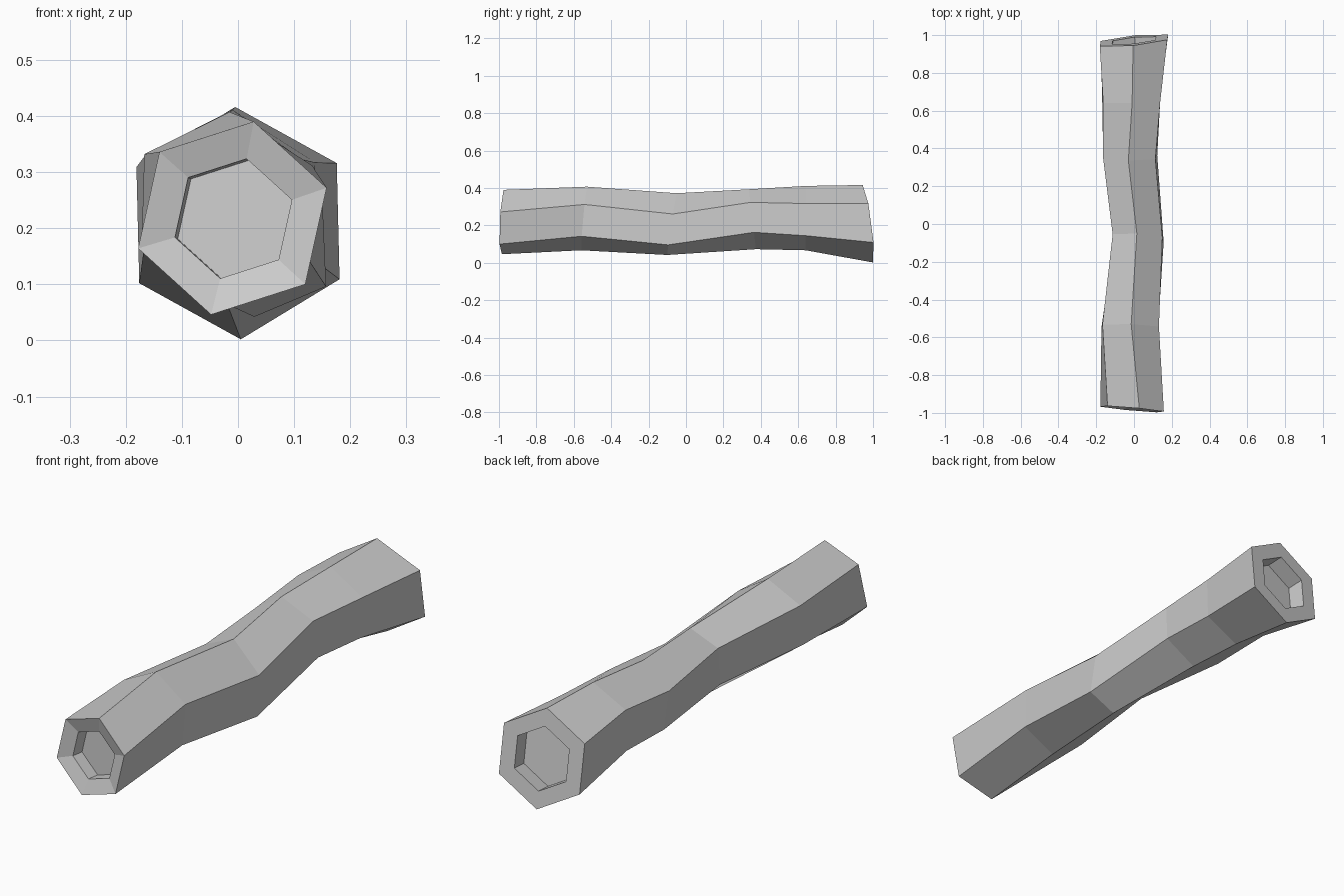
import bpy
import bmesh
from mathutils import Vector

cube = bpy.data.objects.get("Cube")
if cube:
    bpy.data.objects.remove(cube, do_unlink=True)

# Plain grey material
grey = bpy.data.materials.new("plain_grey")
grey.use_nodes = True
colour = (0.6, 0.6, 0.6, 1)
grey.diffuse_color = colour
grey.node_tree.nodes["Principled BSDF"].inputs["Base Color"].default_value = colour

# Sections along the log: centre, offset of the top corner,
# offset of the lower right corner, tilt of the section in x and z
SECTIONS = [
    ((-.01, -.98, .218), (.038, .172), (.13, -.118), (-.09, .045)),
    ((-.02, -.545, .237), (.005, .17), (.147, -.095), (-.03, .09)),
    ((.022, -.075, .207), (-.007, .165), (.135, -.111), (-.03, .15)),
    ((-.02, .355, .233), (-.01, .16), (.143, -.07), (0, -.12)),
    ((-.015, .64, .239), (.005, .172), (.148, -.094), (0, 0)),
    ((0, .972, .209), (-.005, .207), (.181, -.1), (.097, -.13)),
]


def section_ring(bm, section, scale=1.0, depth=0.0):
    """Six-sided ring, scaled about its centre and moved along its own axis."""
    centre, top, low, tilt = section
    top, low = Vector(top), Vector(low)
    half = [low, low + top, top]
    axis = Vector((-tilt[0], 1, -tilt[1])).normalized()
    ring = []
    for corner in half + [-p for p in half]:
        x, z = corner * scale
        offset = Vector((x, tilt[0] * x + tilt[1] * z, z))
        ring.append(bm.verts.new(Vector(centre) + offset + axis * depth))
    return ring


def bridge(bm, a, b):
    for i in range(len(a)):
        j = (i + 1) % len(a)
        bm.faces.new((a[i], a[j], b[j], b[i]))


bm = bmesh.new()
first, last = SECTIONS[0], SECTIONS[-1]

# Front recess: floor, wall and sloping rim
rings = [section_ring(bm, first, .62, .075), section_ring(bm, first, .62, .02)]
# Bent body
rings += [section_ring(bm, s) for s in SECTIONS]
# Back recess: flat rim, wall and floor
rings += [section_ring(bm, last, .64), section_ring(bm, last, .64, -.075)]

for a, b in zip(rings, rings[1:]):
    bridge(bm, a, b)
bm.faces.new(rings[0])
bm.faces.new(rings[-1])
bmesh.ops.recalc_face_normals(bm, faces=bm.faces)

mesh = bpy.data.meshes.new("hollow_ended_log")
bm.to_mesh(mesh)
bm.free()
mesh.materials.append(grey)
log = bpy.data.objects.new("hollow_ended_log", mesh)
bpy.context.collection.objects.link(log)
